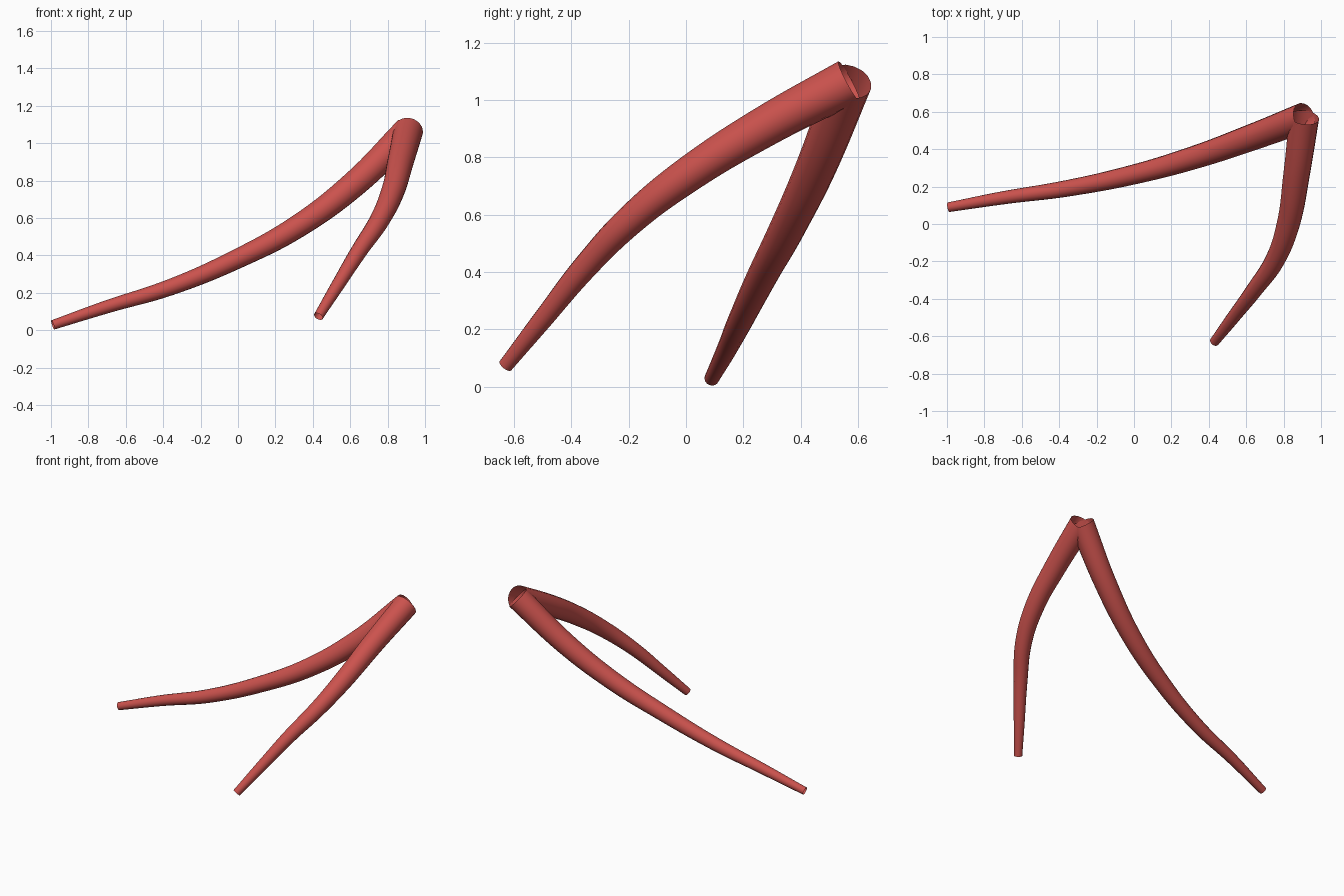
import bpy

if "Cube" in bpy.data.objects:
    bpy.data.objects.remove(bpy.data.objects["Cube"])

# Single red material
red = bpy.data.materials.new("red")
red.diffuse_color = (0.60, 0.085, 0.075, 1)
red.use_nodes = True
red.node_tree.nodes["Principled BSDF"].inputs["Base Color"].default_value = red.diffuse_color


def tapered_tube(name, points, r_tip, r_joint):
    """Open tube along a smooth path, swelling from tip to joint."""
    curve = bpy.data.curves.new(name, "CURVE")
    curve.dimensions = "3D"
    curve.bevel_depth = 1.0
    curve.bevel_resolution = 6
    curve.resolution_u = 8
    curve.use_fill_caps = False
    spline = curve.splines.new("BEZIER")
    spline.bezier_points.add(len(points) - 1)
    for i, (bp, co) in enumerate(zip(spline.bezier_points, points)):
        bp.co = co
        bp.handle_left_type = bp.handle_right_type = "AUTO"
        bp.radius = r_tip + (r_joint - r_tip) * i / (len(points) - 1)
    obj = bpy.data.objects.new(name, curve)
    bpy.context.collection.objects.link(obj)
    bpy.ops.object.select_all(action="DESELECT")
    obj.select_set(True)
    bpy.context.view_layer.objects.active = obj
    bpy.ops.object.convert(target="MESH")
    obj = bpy.context.object
    obj.data.materials.clear()
    obj.data.materials.append(red)
    bpy.ops.object.shade_smooth_by_angle()


joint = (0.91, 0.57, 1.065)

# Long branch sweeping to the left
tapered_tube("long_branch", [
    (-0.99, 0.09, 0.028), (-0.70, 0.14, 0.125), (-0.36, 0.19, 0.23),
    (0.0, 0.265, 0.383), (0.32, 0.355, 0.555), (0.62, 0.46, 0.78), joint],
    0.026, 0.08)

# Short branch sweeping to the front
tapered_tube("short_branch", [
    (0.43, -0.63, 0.073), (0.53, -0.50, 0.235), (0.645, -0.35, 0.42),
    (0.755, -0.19, 0.585), (0.825, 0.0, 0.735), (0.87, 0.27, 0.905), joint],
    0.026, 0.08)
